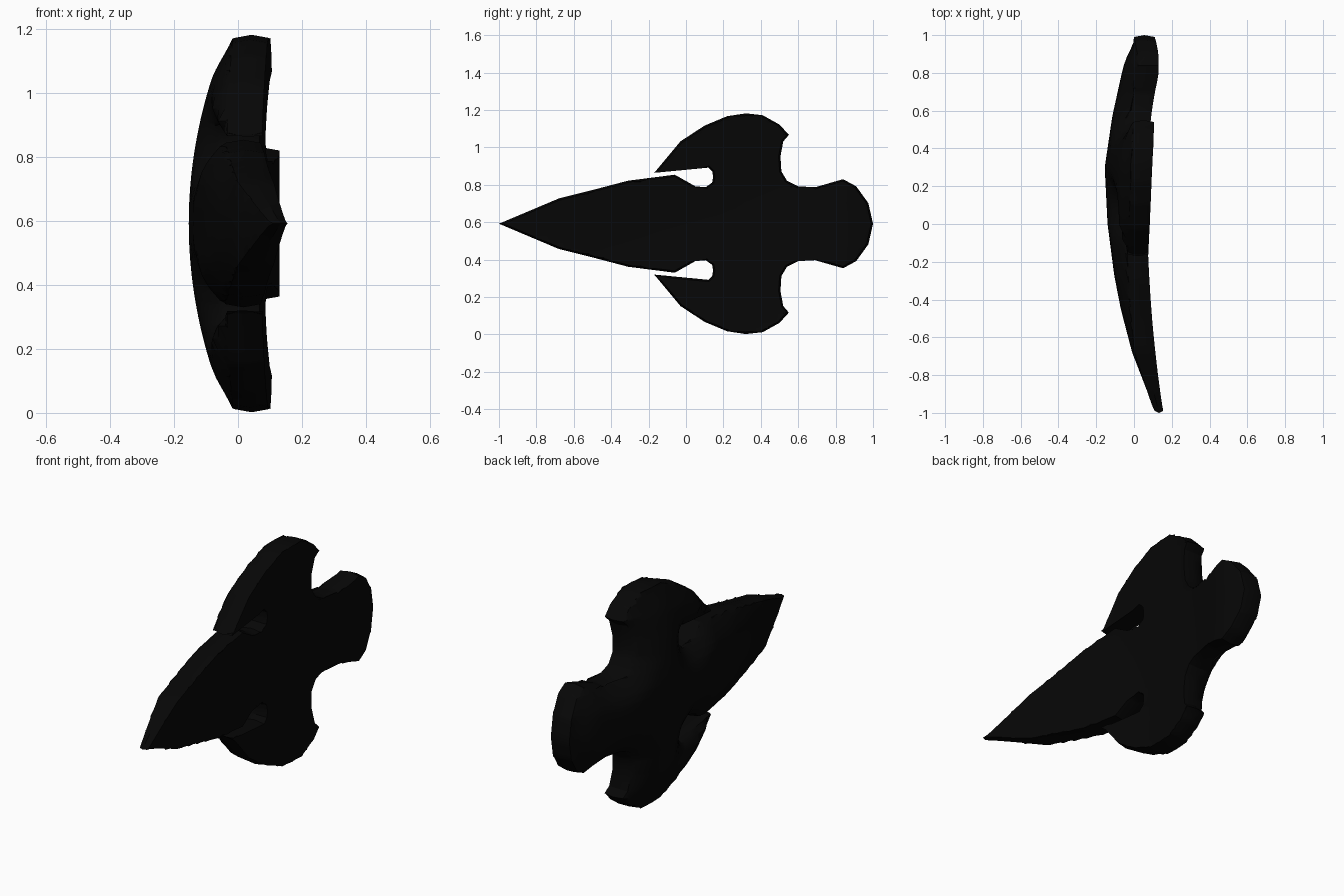
import bpy, bmesh
from mathutils import Vector
from mathutils.geometry import tessellate_polygon

if "Cube" in bpy.data.objects:
    bpy.data.objects.remove(bpy.data.objects["Cube"])

CZ = 0.592
# Upper half of the outline: (y, height above the centre line)
half = [(-1, 0), (-.68, .135), (-.5, .18), (-.31, .23), (-.06, .262), (.05, .2),
        (.105, .195), (.14, .22), (.145, .25), (.14, .28), (.12, .3), (.07, .295),
        (-.17, .272), (-.03, .44), (.1, .525), (.22, .575), (.32, .59), (.41, .58),
        (.5, .53), (.55, .475), (.52, .44), (.505, .36), (.51, .28), (.54, .23),
        (.6, .2), (.69, .195), (.84, .238), (.91, .2), (.975, .11), (1, 0)]
outline = [Vector(p) for p in half + [(y, -h) for y, h in half[-2:0:-1]]]

# Profile of the domed face along the centre line: (y, x)
spine = [(-1, .115), (-.95, .095), (-.68, -.01), (-.45, -.07), (-.27, -.105), (0, -.14),
         (.3, -.155), (.57, -.115), (.82, -.06), (.95, -.02), (1, 0)]


def spine_x(y):
    for (y0, x0), (y1, x1) in zip(spine, spine[1:]):
        if y <= y1:
            return x0 + (x1 - x0) * max(0, y - y0) / (y1 - y0)
    return spine[-1][1]


def edge_distance(p):
    best = 9
    for a, b in zip(outline, outline[1:] + outline[:1]):
        t = max(0, min(1, (p - a).dot(b - a) / (b - a).length_squared))
        best = min(best, (p - a - (b - a) * t).length)
    return best


def back_x(y, h):
    dy = y - .2
    k = .066 if dy < 0 else .19
    return min(.06 + k * dy * dy + .1 * h * h, .13 - .2 * max(0, y - .9) if y > 0 else .155)


def front_x(y, h):
    taper = min(1, (y + 1) / .32)      # the spike thins towards its tip
    t = min(1, edge_distance(Vector((y, h))) / (.005 + .135 * taper))
    w = 1 - (1 - t) ** 2
    edge = back_x(y, h) - .045 - .065 * taper
    return edge * (1 - w) + min(spine_x(y) + .35 * h * h, edge) * w


# Flat sheet of the outline, cut into a grid so it can be curved
sheet = bmesh.new()
rim = [sheet.verts.new((0, p.x, p.y)) for p in outline]
for tri in tessellate_polygon([[p.to_3d() for p in outline]]):
    sheet.faces.new([rim[i] for i in tri])
bmesh.ops.recalc_face_normals(sheet, faces=sheet.faces[:])
cuts = [((0, i * .04, 0), (0, 1, 0)) for i in range(-24, 25)]
cuts += [((0, 0, i * .04), (0, 0, 1)) for i in range(-14, 15)]
for co, no in cuts:
    bmesh.ops.bisect_plane(sheet, geom=sheet.verts[:] + sheet.edges[:] + sheet.faces[:],
                           plane_co=co, plane_no=no, dist=1e-5)

# Inward direction at every rim vertex, for the rounded rim
inward = {}
for e in sheet.edges:
    if e.is_boundary:
        d = (e.verts[1].co - e.verts[0].co).normalized()
        n = Vector((0, -d.z, d.y))
        if n.dot(e.link_faces[0].calc_center_median() - e.verts[0].co) < 0:
            n = -n
        for v in e.verts:
            inward[v] = inward.get(v, Vector()) + n

# Domed face, hollow face and the rim joining them
bm = bmesh.new()
front, back, mid = {}, {}, {}
for v in sheet.verts:
    y, h = v.co.y, v.co.z
    f, b = front_x(y, h), back_x(y, h)
    s = Vector()
    if v in inward:
        s = inward[v].normalized() * .01
        mid[v] = bm.verts.new((f * .5 + b * .5, y, h + CZ))
    front[v] = bm.verts.new((f, y + s.y, h + s.z + CZ))
    back[v] = bm.verts.new((b, y + s.y, h + s.z + CZ))
for f in sheet.faces:
    bm.faces.new([front[v] for v in f.verts])
    bm.faces.new([back[v] for v in reversed(f.verts)])
for e in sheet.edges:
    if e.is_boundary:
        a, b = e.verts
        bm.faces.new((front[a], front[b], mid[b], mid[a]))
        bm.faces.new((mid[a], mid[b], back[b], back[a]))
bmesh.ops.recalc_face_normals(bm, faces=bm.faces[:])
sheet.free()

mesh = bpy.data.meshes.new("curved_plate")
bm.to_mesh(mesh)
bm.free()
plate = bpy.data.objects.new("curved_plate", mesh)
bpy.context.collection.objects.link(plate)

black = bpy.data.materials.new("matte black")
black.diffuse_color = (.002, .002, .002, 1)
black.use_nodes = True
black.node_tree.nodes["Principled BSDF"].inputs["Base Color"].default_value = black.diffuse_color
mesh.materials.append(black)

bpy.context.view_layer.objects.active = plate
plate.select_set(True)
bpy.ops.object.shade_smooth_by_angle(angle=.5)
